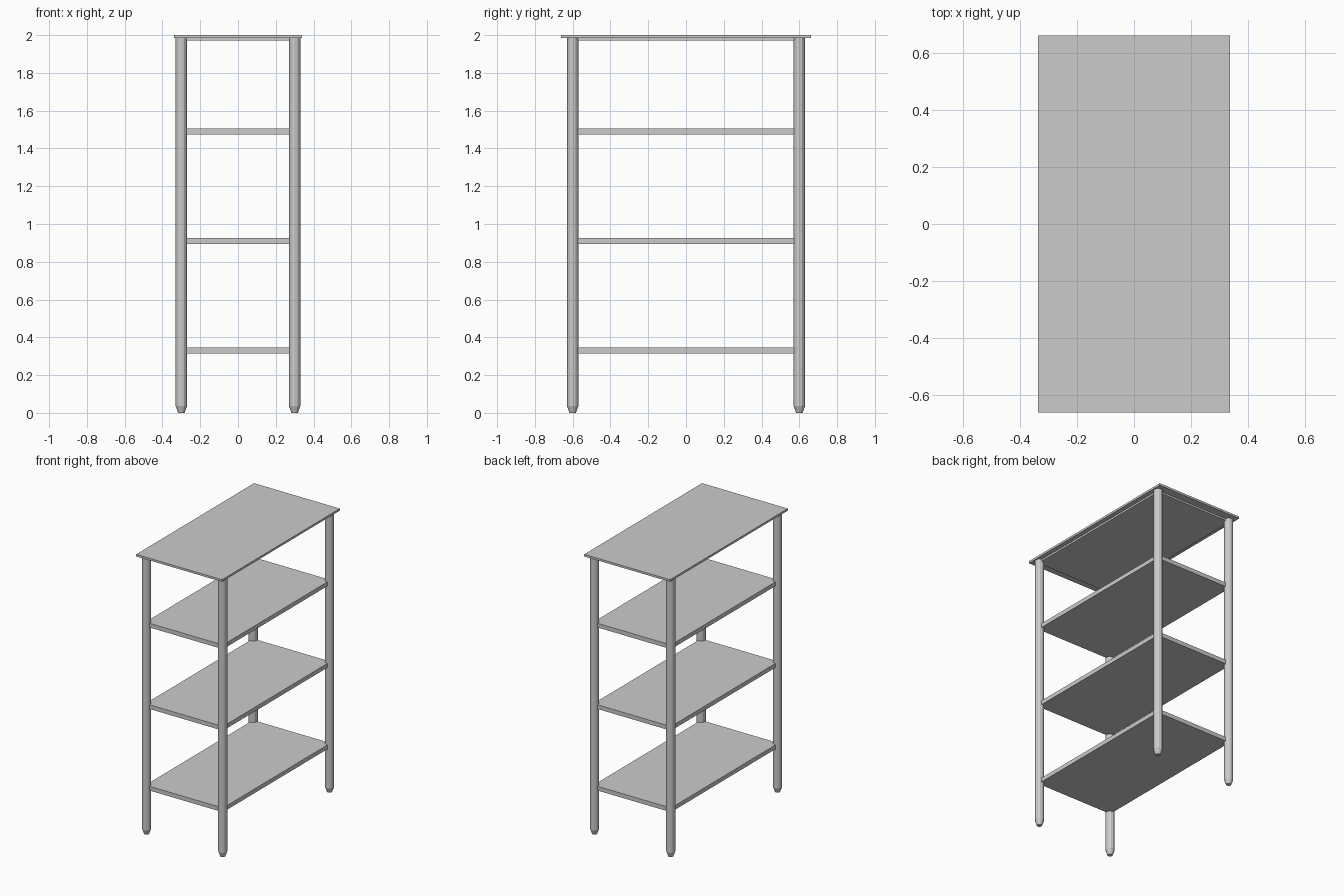
import bpy, bmesh, math
from mathutils import Vector

if "Cube" in bpy.data.objects:
    bpy.data.objects.remove(bpy.data.objects["Cube"])


def finish(name, bm):
    bmesh.ops.recalc_face_normals(bm, faces=bm.faces)
    mesh = bpy.data.meshes.new(name)
    bm.to_mesh(mesh)
    bm.free()
    obj = bpy.data.objects.new(name, mesh)
    bpy.context.collection.objects.link(obj)
    return obj


def board(name, sx, sy, z0, z1):
    bm = bmesh.new()
    bmesh.ops.create_cube(bm, size=1)
    bmesh.ops.scale(bm, vec=(sx, sy, z1 - z0), verts=bm.verts)
    bmesh.ops.translate(bm, vec=(0, 0, (z0 + z1) / 2), verts=bm.verts)
    return finish(name, bm)


def lathe(name, profile, sides, x, y):
    bm = bmesh.new()
    rings = []
    for r, z in profile:
        rings.append([bm.verts.new(Vector((
            x + r * math.cos(2 * math.pi * i / sides),
            y + r * math.sin(2 * math.pi * i / sides), z))) for i in range(sides)])
    for a, b in zip(rings, rings[1:]):
        for i in range(sides):
            j = (i + 1) % sides
            bm.faces.new((a[i], a[j], b[j], b[i]))
    bm.faces.new(rings[0])
    bm.faces.new(rings[-1])
    return finish(name, bm)


# Four faceted posts with tapered feet
post_profile = [(0.017, 0), (0.03, 0.036), (0.03, 1.986)]
for side, x in (("left", -0.3), ("right", 0.3)):
    for end, y in (("front", -0.6), ("back", 0.6)):
        lathe(f"{end}_{side}_post", post_profile, 12, x, y)

# Three shelves let into the posts
for name, top in (("lower", 0.345), ("middle", 0.925), ("upper", 1.505)):
    board(f"{name}_shelf", 0.61, 1.21, top - 0.03, top)

# Top slab with the inset panel under it
board("top_slab", 0.675, 1.325, 1.985, 2.0)
board("top_under_panel", 0.61, 1.21, 1.972, 1.986)
